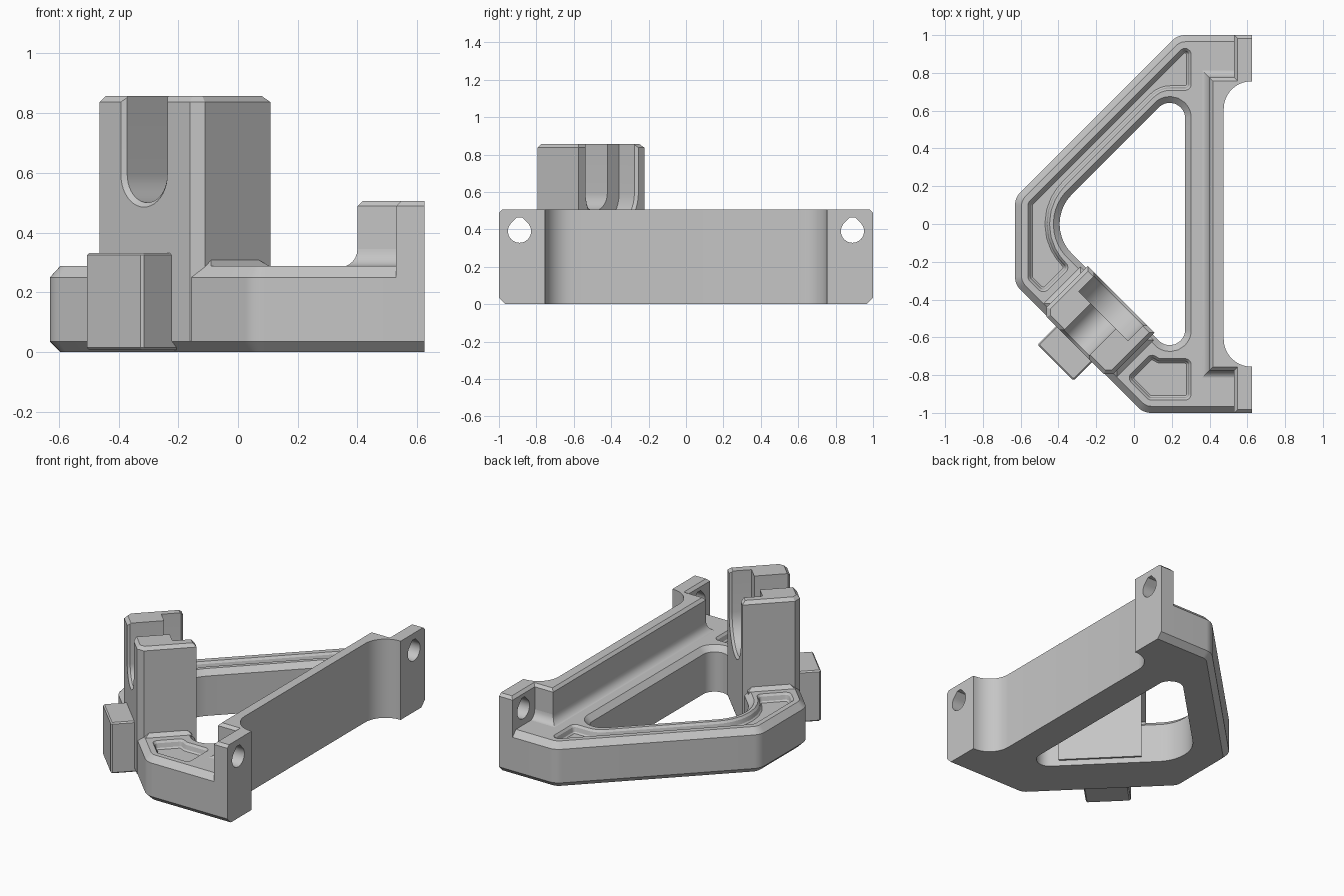
import bpy
from math import pi, sin, cos, sqrt
from mathutils import Vector, Matrix
import bmesh

cube = bpy.data.objects.get("Cube")
if cube:
    bpy.data.objects.remove(cube, do_unlink=True)

grey = bpy.data.materials.new("plain grey")
grey.use_nodes = True
tone = (0.56, 0.56, 0.56, 1)
grey.diffuse_color = tone
grey.node_tree.nodes["Principled BSDF"].inputs["Base Color"].default_value = tone


def rounded(corners, steps=8):
    """Polygon with a fillet of radius r at each (x, y, r) corner."""
    out = []
    for i, (x, y, r) in enumerate(corners):
        p = Vector((x, y))
        if r == 0:
            out.append(p)
            continue
        a = (Vector(corners[i - 1][:2]) - p).normalized()
        b = (Vector(corners[(i + 1) % len(corners)][:2]) - p).normalized()
        half = a.angle(b) / 2
        mid = p + (a + b).normalized() * (r / sin(half))
        reach = r * cos(half) / sin(half)
        s, e = p + a * reach - mid, p + b * reach - mid
        for k in range(steps + 1):
            out.append(mid + (s.lerp(e, k / steps)).normalized() * r)
    return out


def inset(pts, d):
    """Mitred offset of a counter-clockwise polygon, positive inwards."""
    n = len(pts)
    out = []
    for i, p in enumerate(pts):
        a = (p - pts[i - 1]).normalized()
        b = (pts[(i + 1) % n] - p).normalized()
        na, nb = Vector((-a.y, a.x)), Vector((-b.y, b.x))
        out.append(p + (na + nb) * (d / (1 + na.dot(nb))))
    return out


def loft(name, pts, sections, frame=None):
    """Stack of inset copies of one outline, given as (height, inset) going up."""
    pts = [Vector(p) for p in pts]
    n = len(pts)
    if sum(pts[i - 1].x * pts[i].y - pts[i].x * pts[i - 1].y for i in range(n)) < 0:
        pts.reverse()
    bm = bmesh.new()
    rings = [[bm.verts.new((p.x, p.y, z)) for p in inset(pts, d)] for z, d in sections]
    for lo, hi in zip(rings, rings[1:]):
        for i in range(n):
            j = (i + 1) % n
            bm.faces.new((lo[i], lo[j], hi[j], hi[i]))
    bm.faces.new(rings[0][::-1])
    bm.faces.new(rings[-1])
    if frame:
        bm.transform(frame)
    bm.normal_update()
    mesh = bpy.data.meshes.new(name)
    bm.to_mesh(mesh)
    bm.free()
    mesh.materials.append(grey)
    ob = bpy.data.objects.new(name, mesh)
    bpy.context.collection.objects.link(ob)
    return ob


def activate(ob):
    bpy.ops.object.select_all(action='DESELECT')
    bpy.context.view_layer.objects.active = ob
    ob.select_set(True)


def cut(ob, *cutters):
    activate(ob)
    for c in cutters:
        mod = ob.modifiers.new("cut", 'BOOLEAN')
        mod.operation, mod.solver, mod.object = 'DIFFERENCE', 'EXACT', c
        bpy.ops.object.modifier_apply(modifier=mod.name)


def diag(u, v):
    """Point in the frame of the slanted side: u along it, v outwards."""
    return ((u - v) / sqrt(2), -(u + v) / sqrt(2))


# Cutters for the triangular opening, the back recess and the shallow pockets
opening = loft("opening_cutter", rounded(
    [(.27, .755, .08), (-.485, 0, .22), (.27, -.755, .08)], 12),
    [(-.1, 0), (.255, 0), (.33, -.075)])
recess = loft("recess_cutter",
              [(.625, -1.2), (.625, -.755)]
              + [(.62 - .145 * sin(t * pi / 20), -.61 - .145 * cos(t * pi / 20)) for t in range(11)]
              + [(.62 - .145 * cos(t * pi / 20), .61 + .145 * sin(t * pi / 20)) for t in range(11)]
              + [(.625, .755), (.625, 1.2), (.9, 1.2), (.9, -1.2)],
              [(-.1, 0), (.7, 0)])
pocket_levels = [(.24, .022), (.248, .014), (.275, .008), (.30, -.012)]
long_pocket = loft("long_pocket_cutter", rounded(
    [(.30, .97, .03), (.30, .71, .03), (.14, .71, .13), (-.57, 0, .29),
     (-.34, -.23, .03), (-.48, -.37, .035), (-.56, -.29, .035), (-.56, .11, .035)]),
    pocket_levels)
short_pocket = loft("short_pocket_cutter", rounded(
    [(-.035, -.815, .03), (.09, -.69, .03), (.135, -.715, .03),
     (.30, -.715, .03), (.30, -.93, .03), (.08, -.93, .03)]), pocket_levels)

# Base frame
base = loft("base_frame", rounded(
    [(-.63, .14, .1), (.23, 1, .1), (.7, 1, 0), (.7, -1, 0), (.05, -1, .1), (-.63, -.32, .1)]),
    [(0, .035), (.035, 0), (.25, 0), (.288, .035)])
cut(base, opening, recess, long_pocket, short_pocket)

# Upright wall with an end lug at each side
half_wall = [(.40, -.775), (.53, -.775), (.53, -1), (.7, -1)]
wall = loft("mounting_wall", half_wall + [(x, -y) for x, y in reversed(half_wall)],
            [(.035, 0), (.488, 0), (.505, .017)])
foot = loft("wall_fillet", [(.40, -.775), (.53, -.775), (.53, .775), (.40, .775)],
            [(.25, -.055)] + [(.345 - .06 * cos(t * pi / 12), -.055 * (1 - sin(t * pi / 12)))
                              for t in range(7)])
cut(foot, recess)

# Teardrop bolt holes
across = Matrix(((0, 0, 1, 0), (1, 0, 0, 0), (0, 1, 0, 0), (0, 0, 0, 1)))
holes = []
for s in (-1, 1):
    drop = [(s * .89 + .062 * cos(a), .39 + .062 * sin(a))
            for a in [pi * (.75 + k * 1.5 / 24) for k in range(25)]]
    drop += [(s * .89 + .015, .464), (s * .89 - .015, .464)]
    holes.append(loft("hole_cutter", drop, [(.3, 0), (.8, 0)], across))
cut(wall, recess, *holes)

# Slanted clamp post with a stepped round-bottomed slot
post = loft("clamp_post", [diag(*p) for p in (
    (-.015, .33), (.483, .33), (.483, .64), (.448, .675), (.02, .675), (-.015, .64))],
    [(.036, 0), (.837, 0), (.857, .02)])
skirt = loft("post_skirt", [diag(*p) for p in (
    (-.04, .36), (.508, .36), (.508, .635), (-.04, .635))],
    [(.2, 0), (.288, 0), (.308, .025)])
r2 = 1 / sqrt(2)
through = Matrix(((r2, 0, -r2, 0), (-r2, 0, -r2, 0), (0, 1, 0, 0), (0, 0, 0, 1)))


def slot(radius, sections):
    prof = [(.23 - radius * cos(k * pi / 20), .595 - radius * sin(k * pi / 20)) for k in range(21)]
    return loft("slot_cutter", prof + [(.23 + radius, 1), (.23 - radius, 1)], sections, through)


slots = [slot(.095, [(.4, 0), (.66, 0), (.69, -.03)]),
         slot(.185, [(.31, -.035), (.345, 0), (.46, 0)])]
cut(post, *slots)

# Outer tab
tab = loft("outer_tab", [diag(*p) for p in (
    (.09, .6), (.36, .6), (.36, .805), (.352, .813), (.098, .813), (.09, .805))],
    [(.006, .008), (.014, 0), (.324, 0), (.332, .008)])

for cutter in [opening, recess, long_pocket, short_pocket] + holes + slots:
    bpy.data.objects.remove(cutter, do_unlink=True)
for part in (base, wall, foot, post, skirt, tab):
    activate(part)
    bpy.ops.object.shade_smooth_by_angle(angle=pi / 7)
